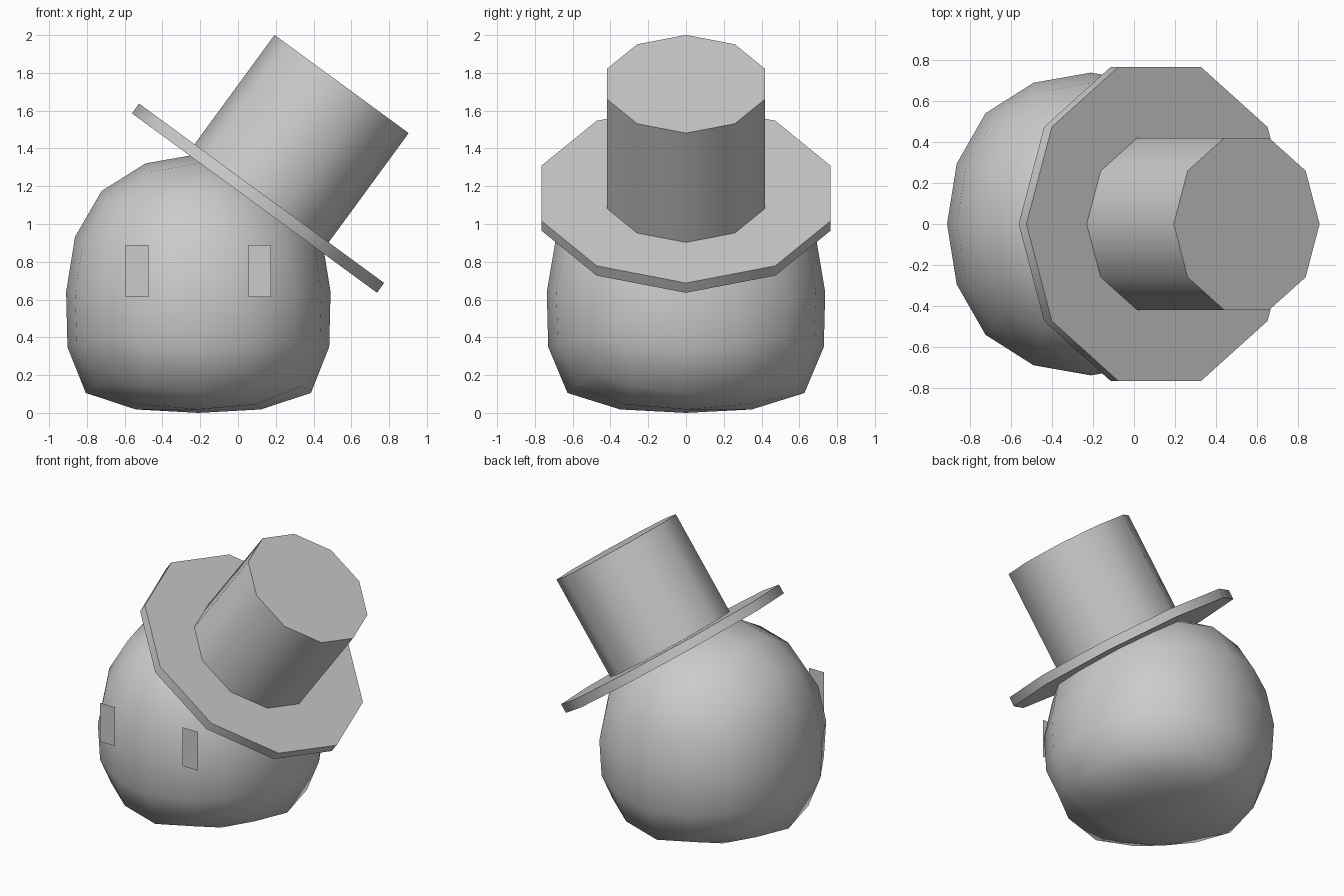
import bpy, math
from mathutils import Matrix, Vector

if "Cube" in bpy.data.objects:
    bpy.data.objects.remove(bpy.data.objects["Cube"])


def interp(t, pts):
    """Piecewise linear lookup in a short list of (in, out) pairs."""
    for (a, u), (b, v) in zip(pts, pts[1:]):
        if t <= b:
            return u + (v - u) * max(0.0, t - a) / (b - a)
    return pts[-1][1]


def smooth(obj, angle=40):
    bpy.ops.object.select_all(action='DESELECT')
    obj.select_set(True)
    bpy.context.view_layer.objects.active = obj
    bpy.ops.object.shade_smooth_by_angle(angle=math.radians(angle))


# Head: subdivided cube, with a wider and flatter bottom
bpy.ops.mesh.primitive_cube_add(size=2)
head = bpy.context.object
head.name = "head"
sub = head.modifiers.new("round", 'SUBSURF')
sub.levels = 2
sub.use_limit_surface = False
bpy.ops.object.modifier_apply(modifier=sub.name)
top = max(v.co.z for v in head.data.vertices)
widen = [(0, 1), (0.31, 1.065), (0.54, 1.165), (0.73, 1.19)]
flatten = [(0, 0), (0.54, 0.54), (0.69, 0.627), (0.73, 0.64)]
for v in head.data.vertices:
    x, y, z = v.co / top
    x, y, z = x * 0.70, y * 0.737, z * 0.73
    if z < 0:
        w = interp(-z, widen)
        x, y, z = x * w, y * w, -interp(-z, flatten)
    v.co = Vector((x - 0.21, y, z + 0.64))
smooth(head, 60)

# Tilted hat: ten-sided brim and crown
tilt = Matrix.Translation((0.125, 0, 1.1625)) @ Matrix.Rotation(math.radians(36.2), 4, 'Y')


def hat_part(name, radius, z0, z1):
    bpy.ops.mesh.primitive_cylinder_add(vertices=10, radius=radius, depth=z1 - z0)
    obj = bpy.context.object
    obj.name = name
    # turn so that a corner points along the tilt direction
    obj.data.transform(tilt @ Matrix.Translation((0, 0, (z0 + z1) / 2))
                       @ Matrix.Rotation(math.pi / 2, 4, 'Z'))
    smooth(obj)


hat_part("hat_brim", 0.804, -0.064, 0)
hat_part("hat_crown", 0.44, 0, 0.717)

# Eyes: flat upright rectangles on the front
for name, x in (("left_eye", -0.535), ("right_eye", 0.115)):
    bpy.ops.mesh.primitive_plane_add(size=1)
    eye = bpy.context.object
    eye.name = name
    eye.data.transform(Matrix.Translation((x, -0.70, 0.752))
                       @ Matrix.Rotation(math.pi / 2, 4, 'X')
                       @ Matrix.Diagonal((0.12, 0.275, 1, 1)))
